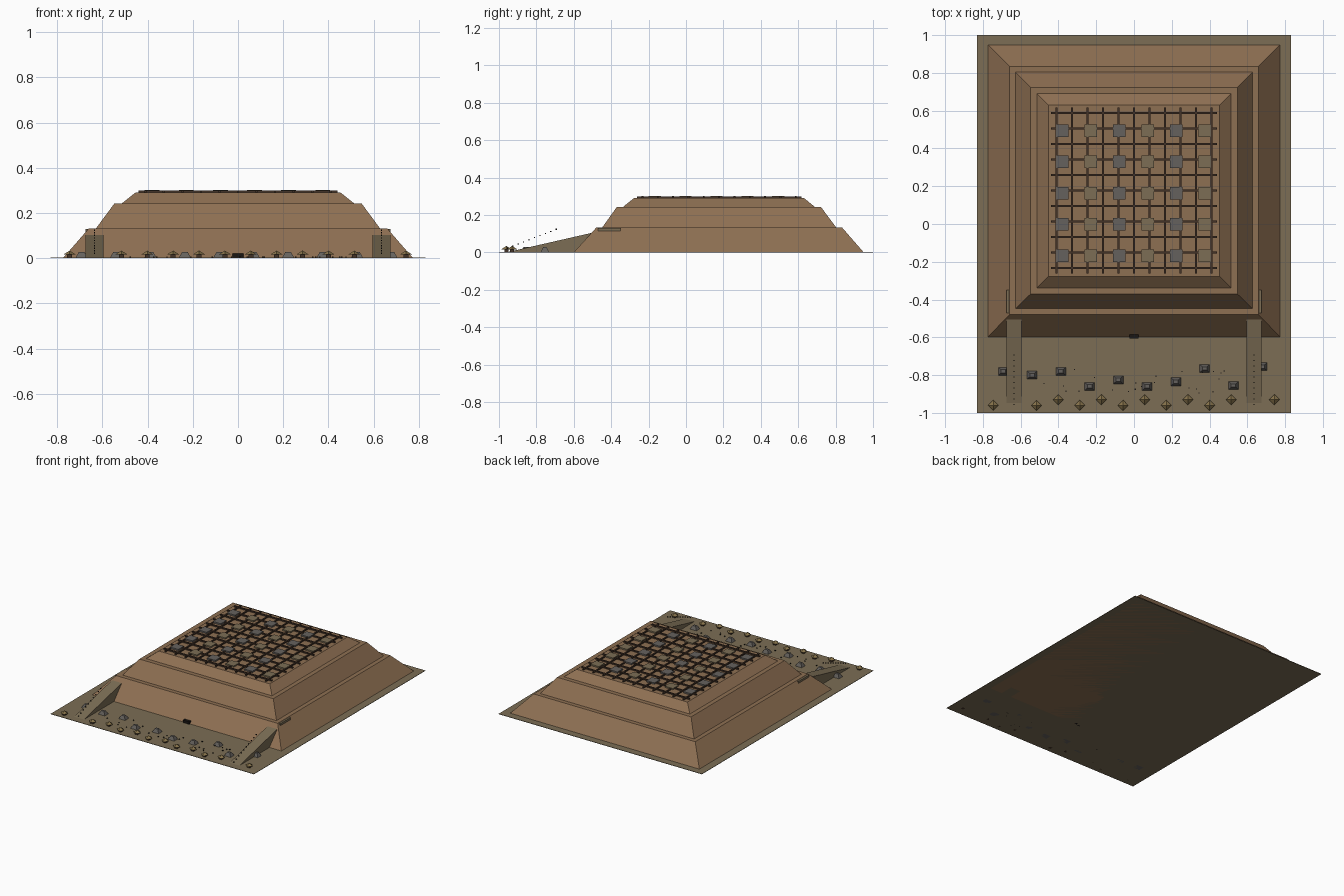
import bpy, bmesh, random
from math import radians

if "Cube" in bpy.data.objects:
    bpy.data.objects.remove(bpy.data.objects["Cube"])

random.seed(4)


def material(name, rgb):
    m = bpy.data.materials.new(name)
    m.diffuse_color = (*rgb, 1)
    m.use_nodes = True
    m.node_tree.nodes["Principled BSDF"].inputs["Base Color"].default_value = m.diffuse_color
    return m


EARTH = material("earth", (0.27, 0.16, 0.085))
SAND = material("sand", (0.20, 0.155, 0.09))
STONE = material("stone", (0.13, 0.12, 0.11))
WOOD = material("dark_wood", (0.055, 0.032, 0.02))
DARK = material("dark", (0.01, 0.008, 0.007))
CANVAS = material("canvas", (0.24, 0.17, 0.07))


def frustum(bm, low, high):
    """low / high = (x0, x1, y0, y1, z); a closed tapered block."""
    rings = []
    for x0, x1, y0, y1, z in (low, high):
        rings.append([bm.verts.new(p) for p in
                      ((x0, y0, z), (x1, y0, z), (x1, y1, z), (x0, y1, z))])
    a, b = rings
    bm.faces.new(a[::-1])
    bm.faces.new(b)
    for i in range(4):
        j = (i + 1) % 4
        bm.faces.new((a[i], a[j], b[j], b[i]))


def box(bm, x0, x1, y0, y1, z0, z1):
    frustum(bm, (x0, x1, y0, y1, z0), (x0, x1, y0, y1, z1))


def finish(bm, name, mat):
    me = bpy.data.meshes.new(name)
    bm.to_mesh(me)
    bm.free()
    ob = bpy.data.objects.new(name, me)
    me.materials.append(mat)
    bpy.context.collection.objects.link(ob)
    return ob


# Ground slab
bm = bmesh.new()
box(bm, -0.83, 0.83, -1, 1, 0, 0.003)
finish(bm, "ground", SAND)

# Three sloped tiers: half width, front y, back y, height at foot and top
tiers = [((0.775, -0.60, 0.95, 0.0), (0.66, -0.48, 0.835, 0.132)),
         ((0.63, -0.45, 0.805, 0.130), (0.547, -0.37, 0.722, 0.242)),
         ((0.517, -0.34, 0.692, 0.240), (0.453, -0.277, 0.63, 0.291))]
for n, (lo, hi) in enumerate(tiers):
    bm = bmesh.new()
    frustum(bm, *[(-w, w, y0, y1, z) for w, y0, y1, z in (lo, hi)])
    finish(bm, f"tier_{n + 1}", EARTH)

# Lattice of beams on the flat roof
CY = 0.177
bm = bmesh.new()
for i in range(11):
    o = (i - 5) * 0.082
    box(bm, o - 0.005, o + 0.005, CY - 0.44, CY + 0.44, 0.289, 0.299)
    box(bm, -0.44, 0.44, CY + o - 0.005, CY + o + 0.005, 0.289, 0.300)
finish(bm, "roof_lattice", WOOD)

# Roof slabs, alternating stone and sand columns
slabs = {0: bmesh.new(), 1: bmesh.new()}
for i in range(6):
    for j in range(5):
        x, y = -0.38 + i * 0.151, -0.168 + j * 0.1655
        box(slabs[i % 2], x - 0.033, x + 0.033, y - 0.033, y + 0.033, 0.288, 0.302 - 0.001 * (i % 2))
finish(slabs[0], "stone_roof_slabs", STONE)
finish(slabs[1], "sand_roof_slabs", SAND)

# Side ramps, landings and marker stones
for side, label in ((-1, "left"), (1, "right")):
    xa, xb = sorted((side * 0.595, side * 0.675))
    bm = bmesh.new()
    prof = [(-0.96, 0), (-0.50, 0), (-0.50, 0.105)]
    l = [bm.verts.new((xa, y, z)) for y, z in prof]
    r = [bm.verts.new((xb, y, z)) for y, z in prof]
    bm.faces.new(l[::-1])
    bm.faces.new(r)
    for i in range(3):
        j = (i + 1) % 3
        bm.faces.new((l[i], l[j], r[j], r[i]))
    bmesh.ops.recalc_face_normals(bm, faces=bm.faces)
    finish(bm, f"{label}_ramp", SAND)

    bm = bmesh.new()
    box(bm, xa, xb, -0.47, -0.35, 0.112, 0.13)
    finish(bm, f"{label}_landing", SAND)

    bm = bmesh.new()
    for i in range(10):
        y, z = -0.955 + i * 0.029, 0.022 + i * 0.0113
        x = side * 0.635
        box(bm, x - 0.003, x + 0.003, y - 0.003, y + 0.003, z - 0.003, z + 0.003)
    finish(bm, f"{label}_ramp_markers", DARK)

# Small doorway at the foot of the front slope
bm = bmesh.new()
box(bm, -0.025, 0.025, -0.606, -0.585, 0, 0.022)
finish(bm, "doorway", DARK)

# Row of tapered stone huts
ys = (-0.78, -0.8, -0.78, -0.86, -0.825, -0.86, -0.835, -0.765, -0.855, -0.755)
bm = bmesh.new()
for i, y in enumerate(ys):
    x = -0.692 + i * 0.1523
    frustum(bm, (x - 0.028, x + 0.028, y - 0.023, y + 0.023, 0),
            (x - 0.012, x + 0.012, y - 0.009, y + 0.009, 0.028))
finish(bm, "stone_huts", STONE)

# Row of market tents: post plus four-sided canopy
posts, roofs = bmesh.new(), bmesh.new()
for i in range(14):
    if i in (1, 12):
        continue
    x, y = -0.745 + i * 0.1145, (-0.96, -0.93)[i % 2]
    box(posts, x - 0.011, x + 0.011, y - 0.011, y + 0.011, 0, 0.018)
    c = [roofs.verts.new((x + dx, y + dy, 0.016))
         for dx, dy in ((0.028, 0), (0, 0.028), (-0.028, 0), (0, -0.028))]
    top = roofs.verts.new((x, y, 0.034))
    roofs.faces.new(c[::-1])
    for k in range(4):
        roofs.faces.new((c[k], c[(k + 1) % 4], top))
finish(posts, "tent_bases", WOOD)
finish(roofs, "tent_canopies", CANVAS)

# Scattered pebbles in the forecourt
bm = bmesh.new()
for i in range(24):
    x, y = random.uniform(-0.55, 0.55), random.uniform(-0.9, -0.76)
    box(bm, x - 0.003, x + 0.003, y - 0.003, y + 0.003, 0, 0.008)
finish(bm, "pebbles", DARK)
